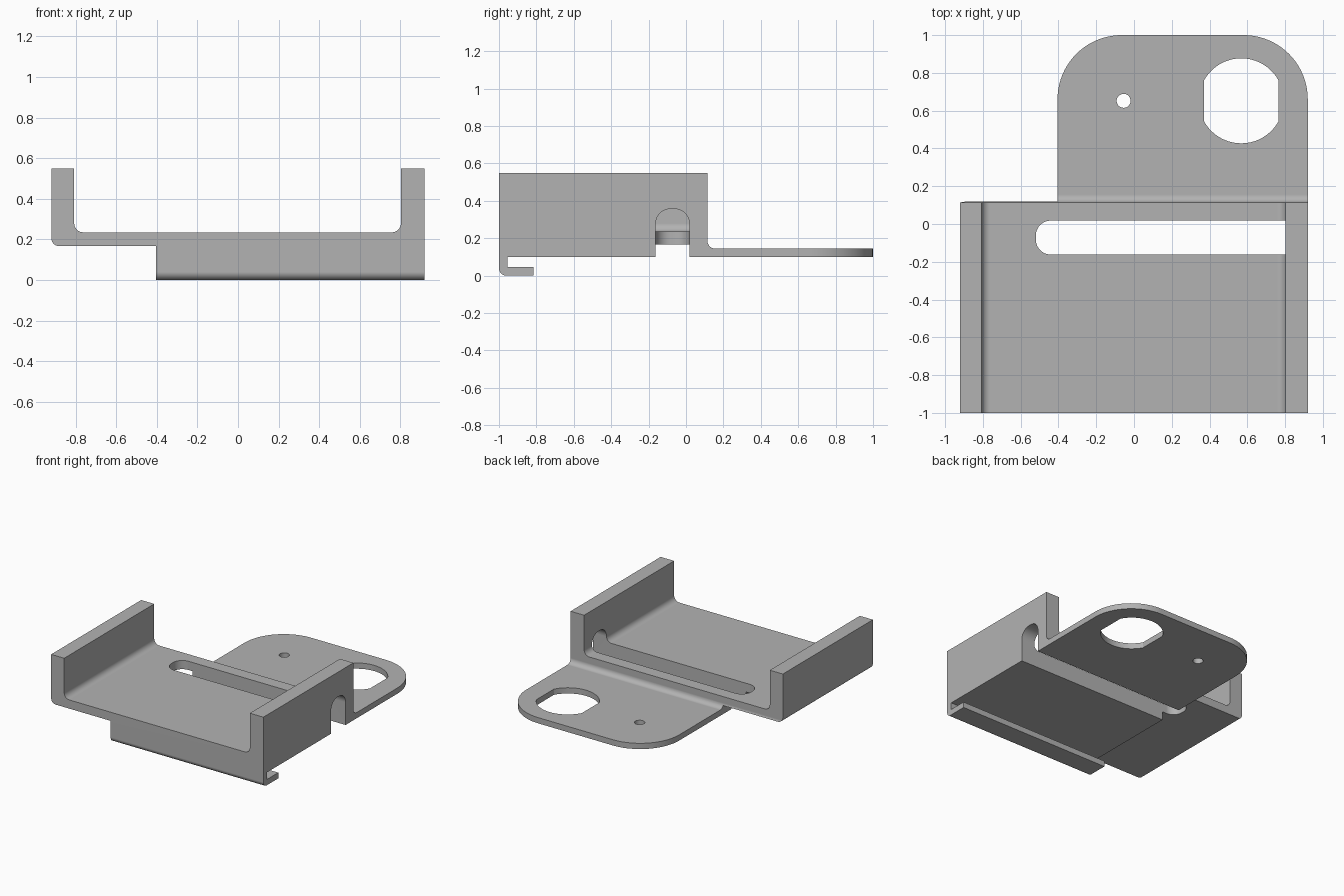
import bpy, bmesh, math
from mathutils import Vector

default = bpy.data.objects.get("Cube")
if default:
    bpy.data.objects.remove(default, do_unlink=True)

# One plain grey for the whole part
grey = bpy.data.materials.new("plain_grey")
grey.use_nodes = True
colour = (0.45, 0.45, 0.45, 1)
grey.diffuse_color = colour
grey.node_tree.nodes["Principled BSDF"].inputs["Base Color"].default_value = colour


def rounded(corners, steps=10):
    """Turn (u, v, radius) corners into an outline with filleted corners."""
    out = []
    for i, (u, v, r) in enumerate(corners):
        p = Vector((u, v))
        if r == 0:
            out.append(p)
            continue
        a = (Vector(corners[i - 1][:2]) - p).normalized()
        b = (Vector(corners[(i + 1) % len(corners)][:2]) - p).normalized()
        half = a.angle(b) / 2
        centre = p + (a + b).normalized() * r / math.sin(half)
        start = p + a * r / math.tan(half) - centre
        end = p + b * r / math.tan(half) - centre
        sweep = start.angle(end)
        for k in range(steps + 1):
            t = k / steps
            arc = (start * math.sin((1 - t) * sweep) + end * math.sin(t * sweep)) / math.sin(sweep)
            out.append(centre + arc)
    return out


def add_object(name, bm):
    bmesh.ops.recalc_face_normals(bm, faces=bm.faces)
    mesh = bpy.data.meshes.new(name)
    bm.to_mesh(mesh)
    bm.free()
    mesh.materials.append(grey)
    obj = bpy.data.objects.new(name, mesh)
    bpy.context.collection.objects.link(obj)
    return obj


def prism(name, outline, axis, low, high):
    """Extrude a 2D outline along the x, y or z axis."""
    place = {"x": lambda u, v, w: (w, u, v),
             "y": lambda u, v, w: (u, w, v),
             "z": lambda u, v, w: (u, v, w)}[axis]
    bm = bmesh.new()
    face = bm.faces.new([bm.verts.new(place(u, v, low)) for u, v in outline])
    top = bmesh.ops.extrude_face_region(bm, geom=[face])["geom"]
    shift = Vector(place(0, 0, high - low))
    bmesh.ops.translate(bm, vec=shift, verts=[g for g in top if isinstance(g, bmesh.types.BMVert)])
    return add_object(name, bm)


def combine(target, tool, operation="DIFFERENCE"):
    tool.hide_render = True
    mod = target.modifiers.new("cut", "BOOLEAN")
    mod.operation = operation
    mod.solver = "EXACT"
    mod.object = tool
    bpy.context.view_layer.objects.active = target
    bpy.ops.object.modifier_apply(modifier=mod.name)
    bpy.data.objects.remove(tool, do_unlink=True)


# Side profile: front hook, tray block and rear mounting tab
side = rounded([
    (-1, 0.55, 0), (-1, 0, 0.04), (-0.815, 0, 0), (-0.815, 0.045, 0),
    (-0.955, 0.045, 0), (-0.955, 0.10, 0), (1, 0.10, 0), (1, 0.145, 0),
    (0.115, 0.145, 0.04), (0.115, 0.55, 0)])
bracket = prism("bracket", side, "x", -0.94, 0.92)

# Plan shape: narrower tab with big rounded corners
plan = rounded([
    (-1.1, -1.1, 0), (1.1, -1.1, 0), (1.1, 0.5, 0), (0.92001, 0.5, 0), (0.92001, 1.0001, 0.34),
    (-0.405, 1.0001, 0.34), (-0.405, 0.12, 0), (-1.1, 0.12, 0)], 20)
combine(bracket, prism("plan_shape", plan, "z", -0.2, 0.8), "INTERSECT")

# Tray pocket between the two walls
pocket = rounded([(-0.807, 0.235, 0.045), (0.803, 0.235, 0.045), (0.803, 0.8, 0), (-0.807, 0.8, 0)])
combine(bracket, prism("pocket_cutter", pocket, "y", -1.2, 0.4))

# Raised underside and rounded lower edge on the right-hand side
step = rounded([
    (-1.2, -0.2, 0), (-0.405, -0.2, 0), (-0.405, 0.167, 0),
    (-0.92, 0.167, 0.04), (-0.92, 0.8, 0), (-1.2, 0.8, 0)])
combine(bracket, prism("step_cutter", step, "y", -1.2, 1.2))

# Slot through the floor that runs out as an arch through the left wall
bm = bmesh.new()
bmesh.ops.create_cube(bm, size=1)
low, high = Vector((-0.52, -0.162, -0.2)), Vector((1.2, 0.018, 0.357))
for v in bm.verts:
    v.co = [(high if c > 0 else low)[i] for i, c in enumerate(v.co)]
slot_edges = []
for e in bm.edges:
    a, b = (v.co for v in e.verts)
    along_x = abs(a.x - b.x) > 0.1 and a.z > 0
    along_z = abs(a.z - b.z) > 0.1 and a.x < 0
    if along_x or along_z:
        slot_edges.append(e)
bmesh.ops.bevel(bm, geom=slot_edges, offset=0.08, segments=10, profile=0.5, affect="EDGES")
combine(bracket, add_object("slot_cutter", bm))

# Tab holes: a round one with two flats, and a small pin hole
flat = math.acos(0.197 / 0.225)
big = []
for base in (0, math.pi):
    for k in range(21):
        a = base + flat + (math.pi - 2 * flat) * k / 20
        big.append((0.568 + 0.225 * math.cos(a), 0.652 + 0.225 * math.sin(a)))
combine(bracket, prism("large_hole_cutter", big, "z", 0, 0.3))
pin = [(-0.055 + 0.037 * math.cos(k * math.tau / 32),
        0.652 + 0.037 * math.sin(k * math.tau / 32)) for k in range(32)]
combine(bracket, prism("pin_hole_cutter", pin, "z", 0, 0.3))

# Smooth fillets, crisp edges and flat broad faces
bpy.ops.object.select_all(action="DESELECT")
bracket.select_set(True)
bpy.context.view_layer.objects.active = bracket
bpy.ops.object.shade_smooth_by_angle(angle=math.radians(30))
weighted = bracket.modifiers.new("flat_faces", "WEIGHTED_NORMAL")
weighted.keep_sharp = True
